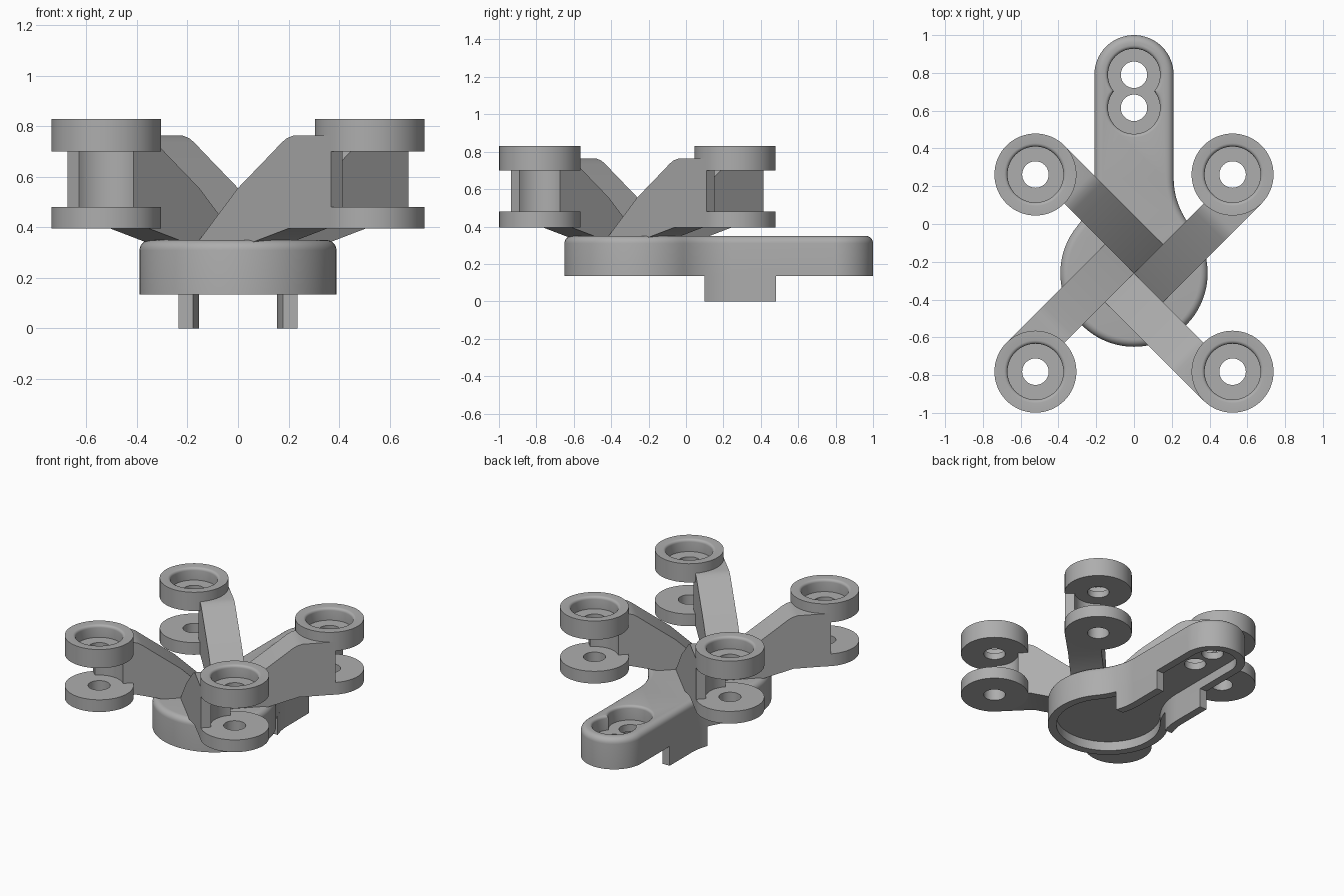
import bpy, bmesh, math
from mathutils import Vector

cube = bpy.data.objects.get("Cube")
if cube:
    bpy.data.objects.remove(cube, do_unlink=True)

grey = bpy.data.materials.new("plain_grey")
grey.use_nodes = True
grey.diffuse_color = (0.42, 0.42, 0.42, 1)
grey.node_tree.nodes["Principled BSDF"].inputs["Base Color"].default_value = (0.42, 0.42, 0.42, 1)

HUB_Y, HUB_R = -0.26, 0.39
TAIL_Y, TAIL_W = 0.79, 0.21
FILLET = 0.40
FX = TAIL_W + FILLET
FY = HUB_Y + math.sqrt((HUB_R + FILLET) ** 2 - FX ** 2)
WALL = 0.055
REACH, POST_R, CLEAR_R, HOLE_R = 0.738, 0.217, 0.153, 0.07


def loft(name, rings, closed=False):
    """Skin a list of (outline, z) rings, capped at both ends or closed on itself."""
    bm = bmesh.new()
    loops = [[bm.verts.new((x, y, z)) for x, y in pts] for pts, z in rings]
    pairs = list(zip(loops, loops[1:]))
    if closed:
        pairs.append((loops[-1], loops[0]))
    else:
        bm.faces.new(loops[0])
        bm.faces.new(loops[-1])
    for a, b in pairs:
        for i in range(len(a)):
            j = (i + 1) % len(a)
            bm.faces.new((a[i], a[j], b[j], b[i]))
    bmesh.ops.recalc_face_normals(bm, faces=bm.faces)
    mesh = bpy.data.meshes.new(name)
    bm.to_mesh(mesh)
    bm.free()
    mesh.materials.append(grey)
    obj = bpy.data.objects.new(name, mesh)
    bpy.context.collection.objects.link(obj)
    return obj


def select(obj):
    bpy.ops.object.select_all(action="DESELECT")
    obj.select_set(True)
    bpy.context.view_layer.objects.active = obj


def cut(obj, cutter):
    mod = obj.modifiers.new("cut", "BOOLEAN")
    mod.operation, mod.solver, mod.object = "DIFFERENCE", "EXACT", cutter
    select(obj)
    bpy.ops.object.modifier_apply(modifier=mod.name)
    bpy.data.objects.remove(cutter, do_unlink=True)


def smooth(obj):
    select(obj)
    bpy.ops.object.shade_smooth_by_angle(angle=math.radians(30))


def arc(cx, cy, r, start, end, n):
    return [(cx + r * math.cos(start + (end - start) * i / n),
             cy + r * math.sin(start + (end - start) * i / n)) for i in range(n + 1)]


def circle(r, cx=0, cy=0, n=64):
    return arc(cx, cy, r, 0, math.tau, n)[:-1]


def body_outline(o):
    """Round hub blended into a round-ended tail, inset by o."""
    t = math.atan2(FY - HUB_Y, FX)
    half = arc(0, HUB_Y, HUB_R - o, -math.pi / 2, t, 28)
    half += arc(FX, FY, FILLET + o, math.pi + t, math.pi, 12)[1:]
    half += arc(0, TAIL_Y, TAIL_W - o, 0, math.pi / 2, 16)
    return half + [(-x, y) for x, y in half[-2:0:-1]]


def pocket_outline(r):
    """Two overlapping circles along the tail."""
    d = 0.0875
    a = math.pi - math.acos(d / r)
    upper = arc(0, TAIL_Y, r, math.pi / 2 - a, math.pi / 2 + a, 40)
    return upper + [(-x, 2 * (TAIL_Y - d) - y) for x, y in upper[1:-1]]


# Hollow body: floor, inner wall, outer wall, rounded top edge
TOP, BOTTOM, ROUND = 0.35, 0.135, 0.04
rings = [(body_outline(WALL), 0.20), (body_outline(WALL), BOTTOM), (body_outline(0), BOTTOM)]
for i in range(7):
    a = math.pi / 2 * i / 6
    rings.append((body_outline(ROUND * (1 - math.cos(a))), TOP - ROUND * (1 - math.sin(a))))
body = loft("body", rings)

# Double pocket with a softened rim, and two through holes
rings = [(pocket_outline(0.138), 0.25)]
for i in range(5):
    a = math.pi / 2 * i / 4
    rings.append((pocket_outline(0.138 + 0.018 * (1 - math.cos(a))), TOP - 0.018 * (1 - math.sin(a))))
rings.append((pocket_outline(0.156), TOP + 0.05))
cut(body, loft("pocket_cutter", rings))
for y in (TAIL_Y, TAIL_Y - 0.175):
    cut(body, loft("hole_cutter", [(circle(HOLE_R, 0, y), 0.1), (circle(HOLE_R, 0, y), 0.4)]))
smooth(body)


# Tabs hanging from the side walls, following the body outline
def wall_x(y, o):
    return TAIL_W - o if y > FY else FX - math.sqrt((FILLET + o) ** 2 - (y - FY) ** 2)


ys = [0.1 + (FY - 0.1) * i / 6 for i in range(7)] + [0.48]
for side, name in ((1, "left_tab"), (-1, "right_tab")):
    pts = [(side * wall_x(y, 0), y) for y in ys] + [(side * wall_x(y, WALL), y) for y in reversed(ys)]
    smooth(loft(name, [(pts, 0), (pts, BOTTOM + 0.005)]))


def make_arm(name):
    """Side profile extruded to one side of the arm's centre line."""
    profile = [(0, 0.31), (0, 0.35), (0.216, 0.555), (0.4, 0.69), (0.46, 0.735), (0.49, 0.753),
               (0.525, 0.763), (REACH, 0.763), (REACH, 0.396), (0.5, 0.396), (0.33, 0.35), (0.2, 0.315)]
    arm = loft(name, [(profile, 0), (profile, POST_R)])
    # Stand the profile upright: outline y becomes z, depth becomes -y
    for v in arm.data.vertices:
        x, z, d = v.co
        v.co = Vector((x, -d, z))
    cut(arm, loft("clearance_cutter", [(circle(CLEAR_R, REACH), 0.2), (circle(CLEAR_R, REACH), 1)]))
    return arm


def make_ring(name, profile):
    return loft(name, [(circle(r, REACH), z) for r, z in profile], closed=True)


# Cup profile: outer wall, rounded inner rim, recessed floor with a hole
rim, soft = 0.148, 0.018
cup = [(HOLE_R, 0.70), (POST_R, 0.70), (POST_R, 0.83)]
for i in range(5):
    a = math.pi / 2 * i / 4
    cup.append((rim + soft * (1 - math.sin(a)), 0.83 - soft * (1 - math.cos(a))))
cup += [(rim, 0.745), (HOLE_R, 0.745)]
washer = [(HOLE_R, 0.395), (POST_R, 0.395), (POST_R, 0.48), (HOLE_R, 0.48)]

# Four arms in a pinwheel, each with an upper cup and a lower ring
for k, place in enumerate(("back_left", "back_right", "front_right", "front_left")):
    for part in (make_arm(place + "_arm"), make_ring(place + "_upper_cup", cup),
                 make_ring(place + "_lower_ring", washer)):
        part.location.y = HUB_Y
        part.rotation_euler.z = math.pi / 4 + k * math.pi / 2
        smooth(part)
